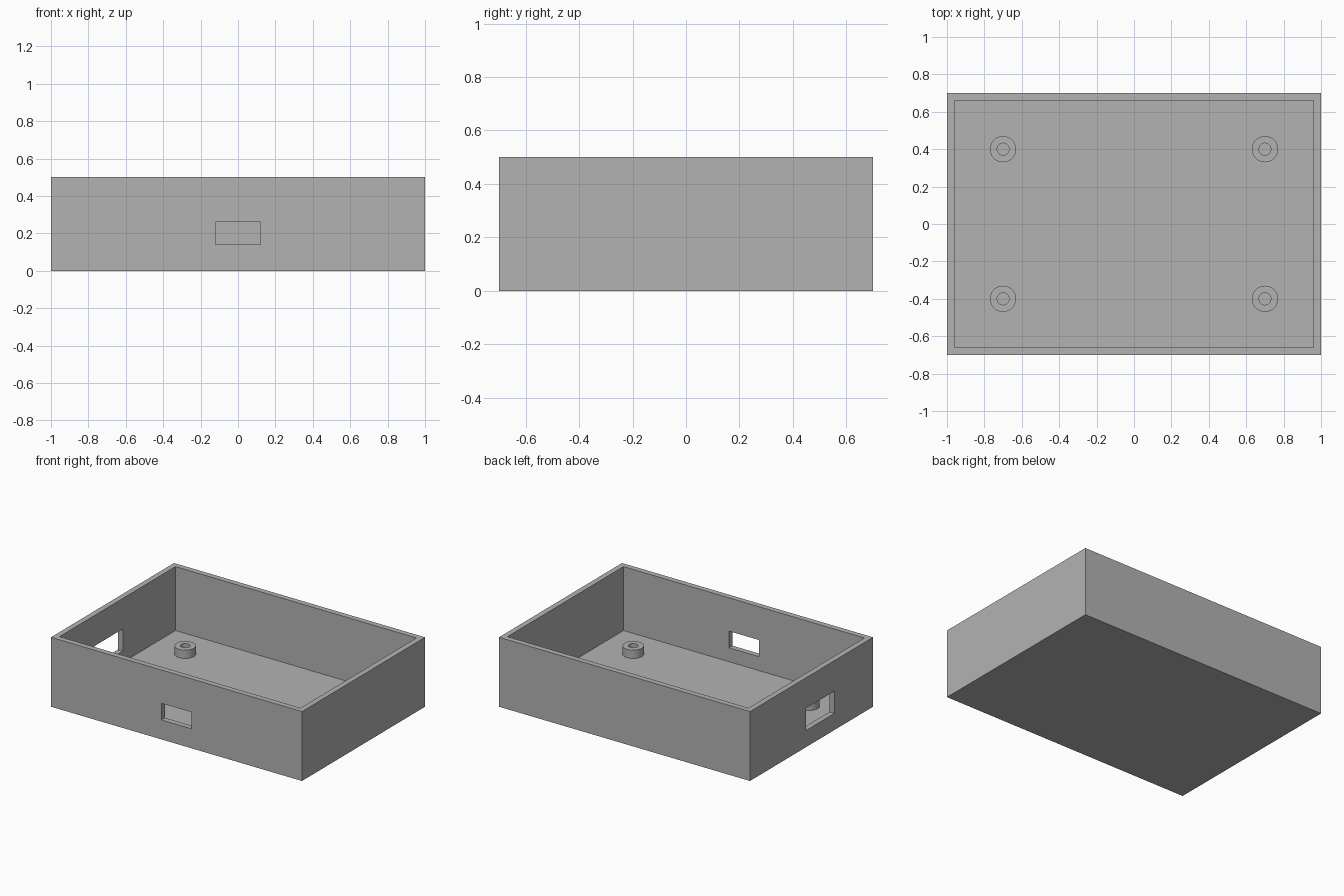
import bpy, math

if "Cube" in bpy.data.objects:
    bpy.data.objects.remove(bpy.data.objects["Cube"])

grey = bpy.data.materials.new("plain grey")
grey.diffuse_color = (0.45, 0.45, 0.45, 1)
grey.use_nodes = True
grey.node_tree.nodes["Principled BSDF"].inputs["Base Color"].default_value = grey.diffuse_color

WALL, FLOOR = 0.04, 0.04


def block(name, x, y, z):
    """Box from (min, max) ranges on each axis."""
    ranges = (x, y, z)
    bpy.ops.mesh.primitive_cube_add(size=1, location=[(a + b) / 2 for a, b in ranges])
    ob = bpy.context.object
    ob.name = name
    ob.scale = [b - a for a, b in ranges]
    bpy.ops.object.transform_apply(location=True, rotation=False, scale=True)
    ob.data.materials.append(grey)
    return ob


def cylinder(name, radius, x, y, z0, z1):
    bpy.ops.mesh.primitive_cylinder_add(vertices=48, radius=radius, depth=z1 - z0,
                                        location=(x, y, (z0 + z1) / 2))
    ob = bpy.context.object
    ob.name = name
    ob.data.materials.append(grey)
    return ob


def cut(target, cutter):
    """Subtract the cutter from the target, then remove it."""
    cutter.hide_render = True
    mod = target.modifiers.new("cut", 'BOOLEAN')
    mod.operation = 'DIFFERENCE'
    mod.solver = 'EXACT'
    mod.object = cutter
    bpy.ops.object.select_all(action='DESELECT')
    target.select_set(True)
    bpy.context.view_layer.objects.active = target
    bpy.ops.object.modifier_apply(modifier=mod.name)
    bpy.data.objects.remove(cutter, do_unlink=True)


# Open tray with thin walls
tray = block("open_case", (-1, 1), (-0.7, 0.7), (0, 0.5))
cut(tray, block("cavity_cutter", (-1 + WALL, 1 - WALL), (-0.7 + WALL, 0.7 - WALL), (FLOOR, 0.7)))

# Port openings in the front and left walls
cut(tray, block("front_port_cutter", (-0.12, 0.12), (-0.8, -0.6), (0.14, 0.26)))
cut(tray, block("left_port_cutter", (-1.1, -0.9), (-0.26, 0.06), (0.12, 0.28)))

# Four hollow mounting posts
for x in (-0.7, 0.7):
    for y in (-0.4, 0.4):
        post = cylinder("mounting_post", 0.07, x, y, FLOOR, 0.1)
        cut(post, cylinder("screw_hole_cutter", 0.032, x, y, FLOOR - 0.02, 0.15))
        bpy.ops.object.shade_smooth_by_angle(angle=math.radians(30))
